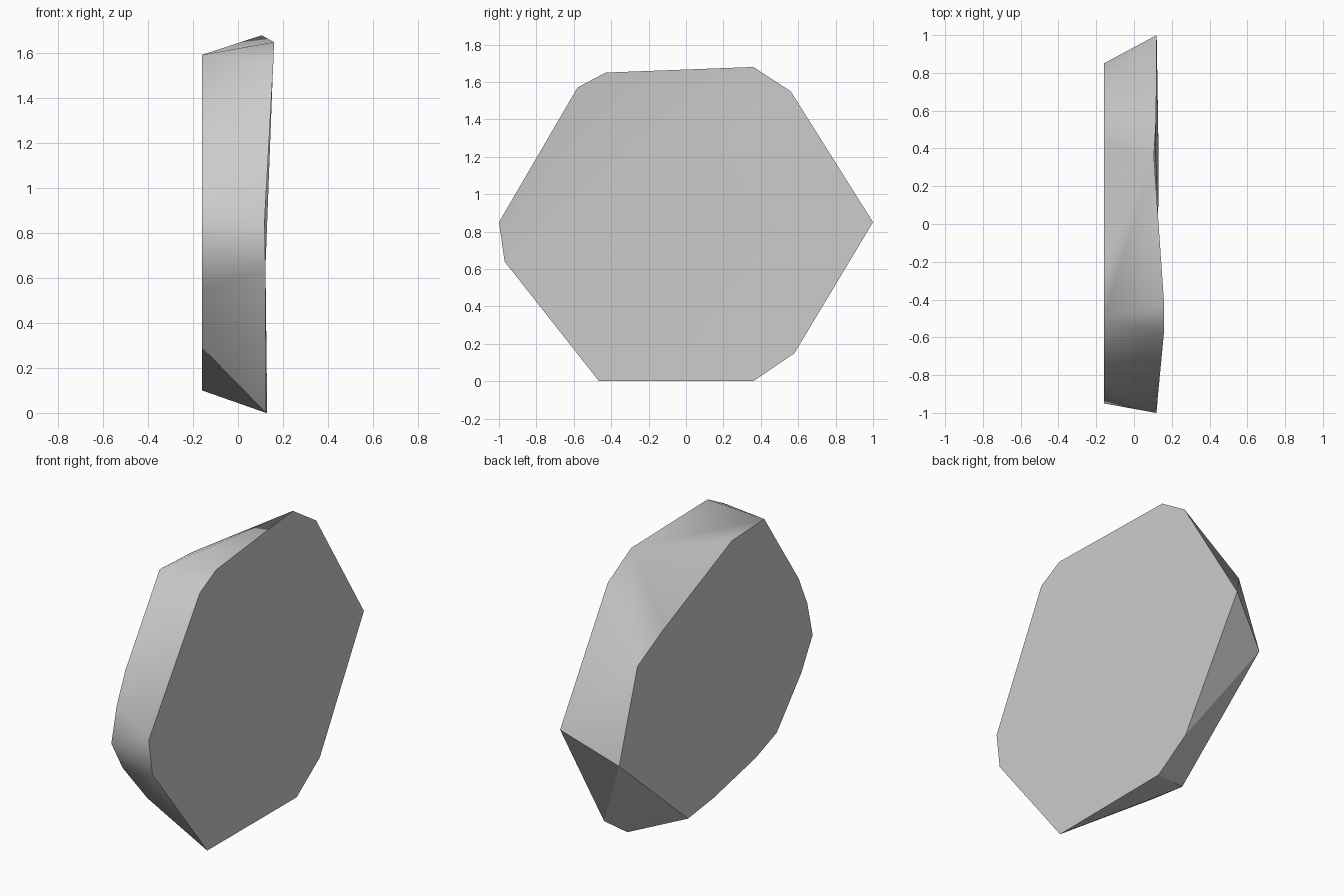
import bpy, bmesh, math

cube = bpy.data.objects.get("Cube")
if cube:
    bpy.data.objects.remove(cube, do_unlink=True)

# Single stone grey material
stone = bpy.data.materials.new("stone_grey")
stone.use_nodes = True
GREY = (0.6, 0.6, 0.6, 1.0)
stone.diffuse_color = GREY
stone.node_tree.nodes["Principled BSDF"].inputs["Base Color"].default_value = GREY

# Outline of the broad left face (x, y, z); the upper front corner flares out
left_ring = [
    (0.105, 0.36, 1.68), (0.16, -0.43, 1.65), (0.158, -0.58, 1.57),
    (0.118, -1.0, 0.85), (0.122, -0.97, 0.64), (0.125, -0.465, 0.0),
    (0.13, 0.36, 0.0), (0.127, 0.58, 0.15), (0.12, 1.0, 0.85),
    (0.117, 0.56, 1.55),
]
# Outline of the flat right face (y, z)
RIGHT_X = -0.16
right_ring = [
    (-0.50, 1.593), (-0.82, 1.12), (-0.90, 0.944), (-0.95, 0.739),
    (-0.845, 0.556), (-0.615, 0.29), (-0.418, 0.217), (-0.034, 0.132),
    (0.21, 0.10), (0.85, 0.652), (0.68, 1.176), (0.435, 1.302), (-0.2, 1.58),
]

bm = bmesh.new()
left = [bm.verts.new(p) for p in left_ring]
right = [bm.verts.new((RIGHT_X, y, z)) for y, z in right_ring]

# Faceted rim between both outlines, taken from the hull without its broad faces
bmesh.ops.convex_hull(bm, input=bm.verts[:], use_existing_faces=False)
bm.normal_update()
caps = [f for f in bm.faces
        if all(v in left for v in f.verts) or all(v in right for v in f.verts)]
bmesh.ops.delete(bm, geom=caps, context='FACES_ONLY')
loose = [e for e in bm.edges if not e.link_faces]
bmesh.ops.delete(bm, geom=loose, context='EDGES')

# Broad faces: the left one is folded along a shallow crease
bm.faces.new(right)
bm.faces.new(left[0:5])
bm.faces.new([left[0]] + left[4:])
bmesh.ops.recalc_face_normals(bm, faces=bm.faces[:])

mesh = bpy.data.meshes.new("stone_slab")
bm.to_mesh(mesh)
bm.free()
mesh.materials.append(stone)
slab = bpy.data.objects.new("stone_slab", mesh)
bpy.context.collection.objects.link(slab)

# Soft shading over the shallow facets, crisp outline edges
bpy.ops.object.select_all(action='DESELECT')
slab.select_set(True)
bpy.context.view_layer.objects.active = slab
bpy.ops.object.shade_smooth_by_angle(angle=math.radians(30))
